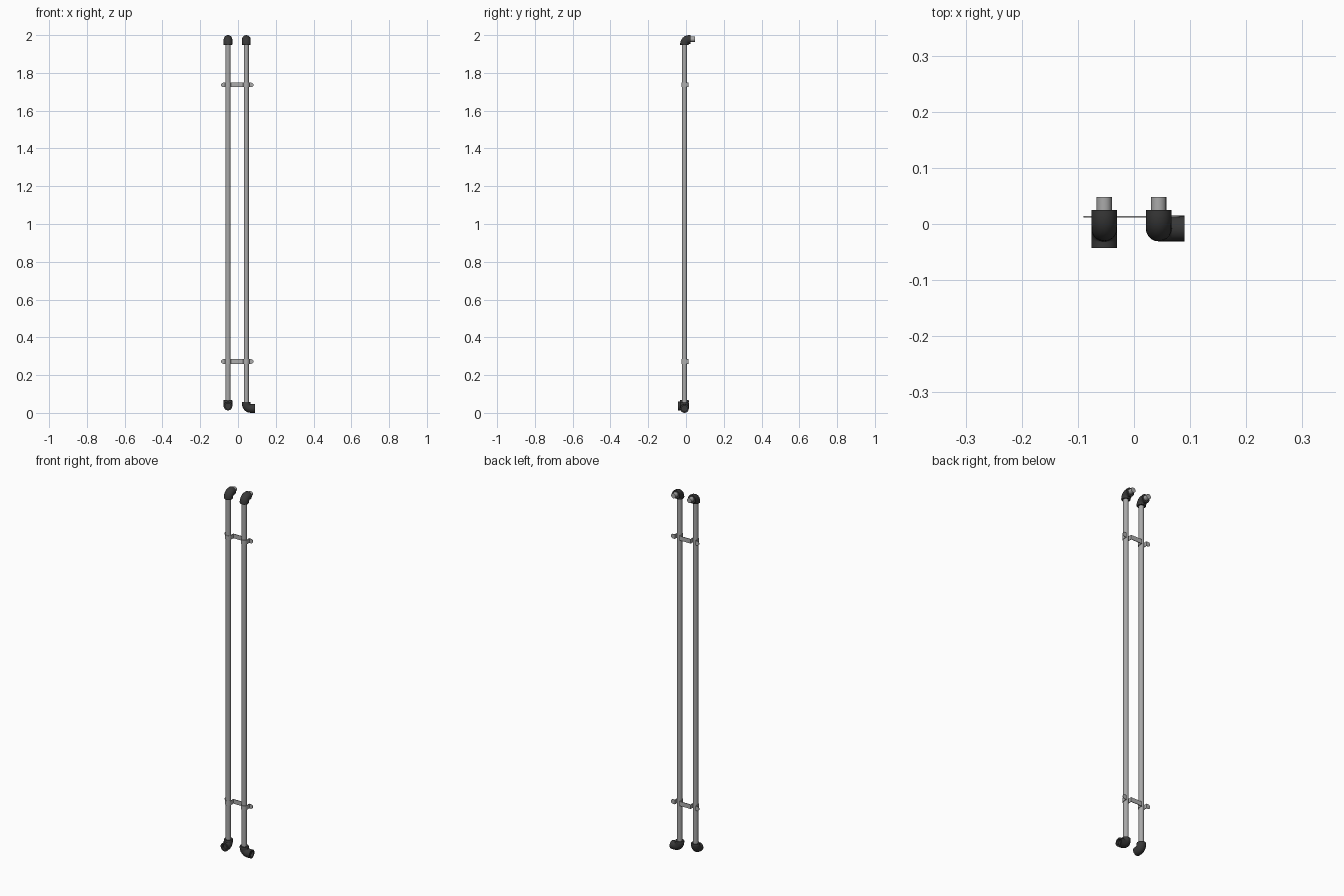
import bpy, bmesh, math
from mathutils import Vector

if "Cube" in bpy.data.objects:
    bpy.data.objects.remove(bpy.data.objects["Cube"])

def material(name, v):
    m = bpy.data.materials.new(name)
    m.diffuse_color = (v, v, v, 1)
    m.use_nodes = True
    m.node_tree.nodes["Principled BSDF"].inputs["Base Color"].default_value = m.diffuse_color
    return m

STEEL = material("grey pipe", 0.40)
CLIP = material("light grey strap", 0.42)
RUBBER = material("dark rubber", 0.04)

LEFT_X, RIGHT_X, PIPE_Y = -0.053, 0.044, -0.008
PIPE_R, ELBOW_R = 0.0135, 0.023

def finish(bm, name, mat):
    bmesh.ops.recalc_face_normals(bm, faces=bm.faces)
    me = bpy.data.meshes.new(name)
    bm.to_mesh(me)
    bm.free()
    me.materials.append(mat)
    ob = bpy.data.objects.new(name, me)
    bpy.context.collection.objects.link(ob)
    bpy.ops.object.select_all(action='DESELECT')
    ob.select_set(True)
    bpy.context.view_layer.objects.active = ob
    bpy.ops.object.shade_smooth_by_angle(angle=math.radians(40))
    return ob

def sweep(name, stations, side, mat, n=20):
    """Skin circles along (centre, direction, radius); side is the bend axis."""
    bm = bmesh.new()
    rings = []
    for c, d, r in stations:
        u = side.normalized()
        v = d.normalized().cross(u)
        rings.append([bm.verts.new(c + r * (math.cos(a) * u + math.sin(a) * v))
                      for a in (2 * math.pi * i / n for i in range(n))])
    for a, b in zip(rings, rings[1:]):
        for i in range(n):
            j = (i + 1) % n
            bm.faces.new((a[i], a[j], b[j], b[i]))
    bm.faces.new(rings[0])
    bm.faces.new(rings[-1])
    return finish(bm, name, mat)

def tube(name, a, b, r):
    d = b - a
    side = Vector((1, 0, 0)) if abs(d.x) < 1e-6 else Vector((0, 1, 0))
    return sweep(name, [(a, d, r), (b, d, r)], side, STEEL)

def elbow(name, corner, up, out, leg, reach, socket):
    """Rounded rubber elbow: comes along up to corner, then leaves along out."""
    side = up.cross(out)
    bend = 0.024
    st = [(corner - up * leg, up, ELBOW_R * 0.93),
          (corner - up * (leg - 0.003), up, ELBOW_R)]
    centre = corner - up * bend + out * bend
    for i in range(7):
        t = math.pi / 2 * i / 6
        p = centre - out * bend * math.cos(t) + up * bend * math.sin(t)
        st.append((p, up * math.cos(t) + out * math.sin(t), ELBOW_R))
    st.append((corner + out * reach, out, ELBOW_R))
    if socket:  # open end with recessed bore
        st.append((corner + out * reach, out, 0.015))
        st.append((corner + out * (reach - 0.012), out, 0.015))
    return sweep(name, st, side, RUBBER)

X, Y, Z = Vector((1, 0, 0)), Vector((0, 1, 0)), Vector((0, 0, 1))

# pipes, top elbows and wall stubs
for tag, x, low in (("left", LEFT_X, 0.036), ("right", RIGHT_X, 0.023)):
    tube(tag + "_pipe", Vector((x, PIPE_Y, low + 0.025)), Vector((x, PIPE_Y, 1.957)), PIPE_R)
    elbow(tag + "_top_elbow", Vector((x, PIPE_Y, 1.977)), Z, Y, 0.03, 0.033, False)
    tube(tag + "_stub", Vector((x, 0.015, 1.978)), Vector((x, 0.048, 1.978)), PIPE_R)

# bottom elbows: one faces the front, one faces the right
elbow("left_bottom_elbow", Vector((LEFT_X, PIPE_Y, 0.036)), -Z, -Y, 0.033, 0.035, True)
elbow("right_bottom_elbow", Vector((RIGHT_X, PIPE_Y, 0.023)), -Z, X, 0.034, 0.046, True)

# clamp straps: flat feet behind, wrapped round the front of each pipe
def strap(name, z, h=0.024):
    def path(off):
        r, y = PIPE_R + 0.0005 + off, 0.0115 - off
        pts = [(-0.078, y)]
        for cx in (LEFT_X, RIGHT_X):
            pts.append((cx - r, y))
            pts += [(cx - r * math.cos(t), PIPE_Y - r * math.sin(t))
                    for t in (math.pi * i / 12 for i in range(13))]
            pts.append((cx + r, y))
        return pts + [(0.070, y)]
    inner = [(x, y + 0.003) for x, y in path(0)]
    inner = [(p[0], p[1] - 0.003) if p[1] < 0.01 else p for p in inner]
    outer = path(0.003)
    outer = [(x, y + 0.003) if y > 0 else (x, y) for x, y in outer]
    bm = bmesh.new()
    rows = [[bm.verts.new((x, y, zz)) for x, y in pts]
            for pts, zz in ((inner, z - h / 2), (inner, z + h / 2),
                            (outer, z + h / 2), (outer, z - h / 2))]
    for k in range(4):
        a, b = rows[k], rows[(k + 1) % 4]
        for i in range(len(a) - 1):
            bm.faces.new((a[i], a[i + 1], b[i + 1], b[i]))
    # rounded foot tips
    for cx, s in ((-0.078, -1), (0.070, 1)):
        arc = [(cx + s * h / 2 * math.cos(t), z + h / 2 * math.sin(t))
               for t in (math.pi * (i / 10 - 0.5) for i in range(11))]
        f = [bm.verts.new((x, 0.0115, zz)) for x, zz in arc]
        b = [bm.verts.new((x, 0.0145, zz)) for x, zz in arc]
        bm.faces.new(f)
        bm.faces.new(b)
        for i in range(10):
            bm.faces.new((f[i], f[i + 1], b[i + 1], b[i]))
    bmesh.ops.remove_doubles(bm, verts=bm.verts, dist=1e-5)
    return finish(bm, name, CLIP)

strap("upper_strap", 1.736)
strap("lower_strap", 0.272)
